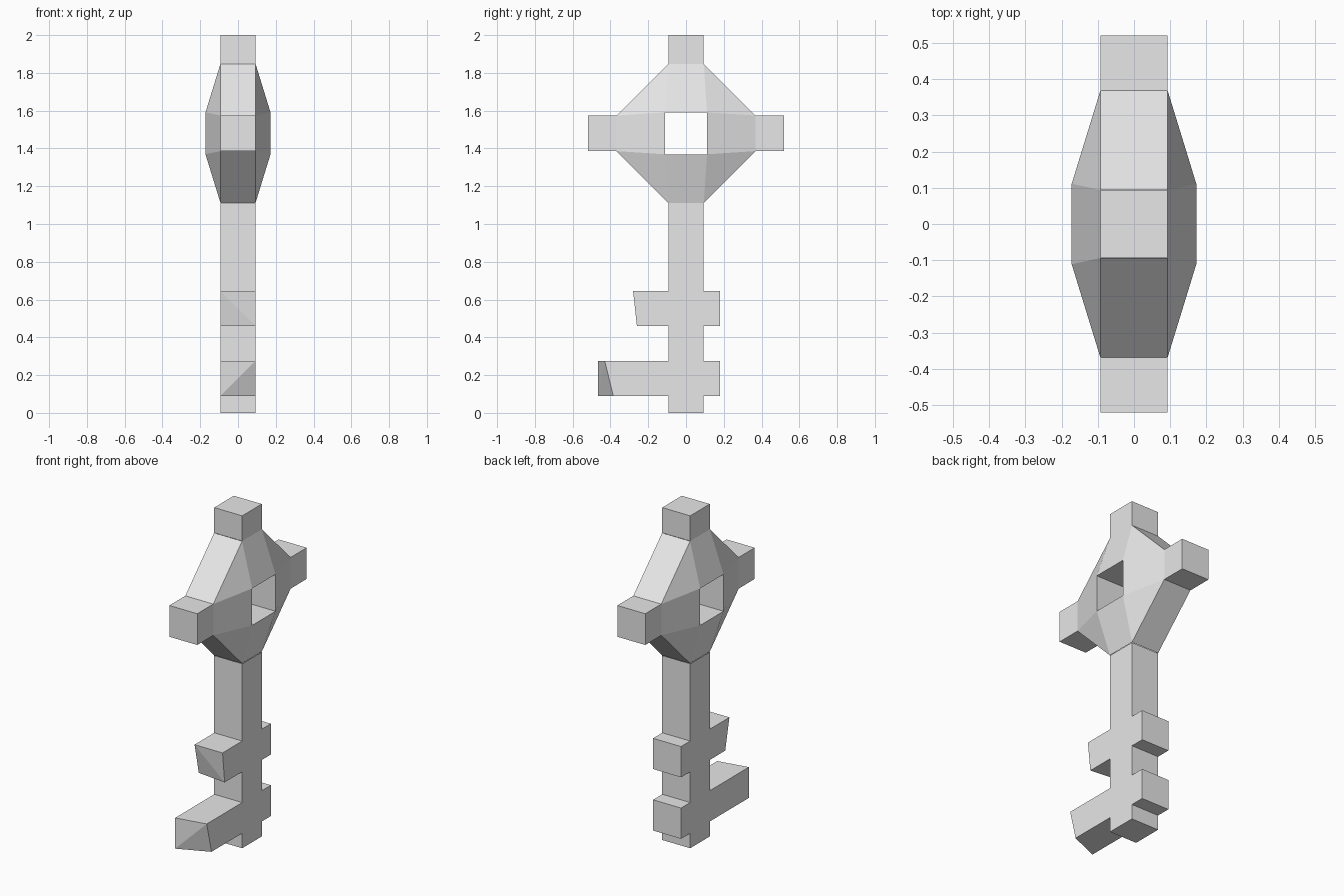
import bpy
import bmesh

if "Cube" in bpy.data.objects:
    bpy.data.objects.remove(bpy.data.objects["Cube"])

W = 0.093  # half thickness of the bars

grey = bpy.data.materials.new("plain grey")
grey.diffuse_color = (0.8, 0.8, 0.8, 1)
grey.use_nodes = True
grey.node_tree.nodes["Principled BSDF"].inputs["Base Color"].default_value = grey.diffuse_color


def make_object(name, bm):
    bmesh.ops.remove_doubles(bm, verts=bm.verts, dist=0.0005)
    bmesh.ops.recalc_face_normals(bm, faces=bm.faces)
    mesh = bpy.data.meshes.new(name)
    bm.to_mesh(mesh)
    bm.free()
    mesh.materials.append(grey)
    obj = bpy.data.objects.new(name, mesh)
    bpy.context.collection.objects.link(obj)
    return obj


def square(axis, d, z0=0.0, z1=0.0):
    """Four corners of a bar section at distance d along y or z."""
    if axis == "z":
        return [(-W, -W, d), (W, -W, d), (W, W, d), (-W, W, d)]
    return [(-W, d, z0), (W, d, z0), (W, d, z1), (-W, d, z1)]


def tube(bm, a, b, skip=(), cap=None):
    """Bridge two four-point sections, closing the far end on request."""
    va, vb = [bm.verts.new(p) for p in a], [bm.verts.new(p) for p in b]
    for i in range(4):
        if i not in skip:
            j = (i + 1) % 4
            bm.faces.new((va[i], va[j], vb[j], vb[i]))
    if cap == "quad":
        bm.faces.new(vb)
    elif cap == "rising":       # crease from lower left to upper right
        bm.faces.new((vb[0], vb[1], vb[2]))
        bm.faces.new((vb[0], vb[2], vb[3]))
    elif cap == "falling":      # crease from upper left to lower right
        bm.faces.new((vb[0], vb[1], vb[3]))
        bm.faces.new((vb[1], vb[2], vb[3]))
    return va, vb


# Shaft, open where the teeth join it
bm = bmesh.new()
levels = [0, 0.09, 0.275, 0.46, 0.645, 1.11]
for k, (lo, hi) in enumerate(zip(levels, levels[1:])):
    va, _ = tube(bm, square("z", lo), square("z", hi), skip=(0, 2) if k in (1, 3) else ())
    if k == 0:
        bm.faces.new(va)

# Short back teeth and uneven front teeth
for lo, hi, tip, cap in (
    (0.09, 0.275, (-0.465, -0.385, -0.43, -0.465), "rising"),
    (0.46, 0.645, (-0.24, -0.26, -0.28, -0.28), "falling"),
):
    tube(bm, square("y", W, lo, hi), square("y", 0.18, lo, hi), cap="quad")
    end = [(x, y, z) for (x, _, z), y in zip(square("y", 0, lo, hi), tip)]
    tube(bm, square("y", -W, lo, hi), end, cap=cap)
make_object("shaft_and_teeth", bm)

# Bow: octagonal rim swelling towards a square hole
bm = bmesh.new()
ZC, A, R, H, B = 1.48, 0.094, 0.368, 0.111, 0.172
rim = [(A, R), (R, A), (R, -A), (A, -R), (-A, -R), (-R, -A), (-R, A), (-A, R)]
hole = [(H, H), (H, -H), (-H, -H), (-H, H)]
outer, inner = {}, {}
for s in (-1, 1):
    outer[s] = [bm.verts.new((s * W, y, ZC + z)) for y, z in rim]
    inner[s] = [bm.verts.new((s * B, y, ZC + z)) for y, z in hole]
    o, n = outer[s], inner[s]
    for i in range(4):
        a, b, c = o[2 * i], o[2 * i + 1], o[(2 * i + 2) % 8]
        bm.faces.new((a, b, n[i]))                          # corner facet
        bm.faces.new((b, c, n[(i + 1) % 4], n[i]))          # side facet
for i in range(4):
    j = (i + 1) % 4
    bm.faces.new((inner[-1][i], inner[-1][j], inner[1][j], inner[1][i]))
    bm.faces.new((outer[-1][2 * i], outer[-1][2 * i + 1],
                  outer[1][2 * i + 1], outer[1][2 * i]))
make_object("bow", bm)

# Stub blocks on the top, front and back of the bow
bm = bmesh.new()
tube(bm, square("z", ZC + R), square("z", 2.0), cap="quad")
for s in (-1, 1):
    tube(bm, square("y", s * R, ZC - A, ZC + A),
         square("y", s * 0.52, ZC - A, ZC + A), cap="quad")
make_object("bow_stubs", bm)
